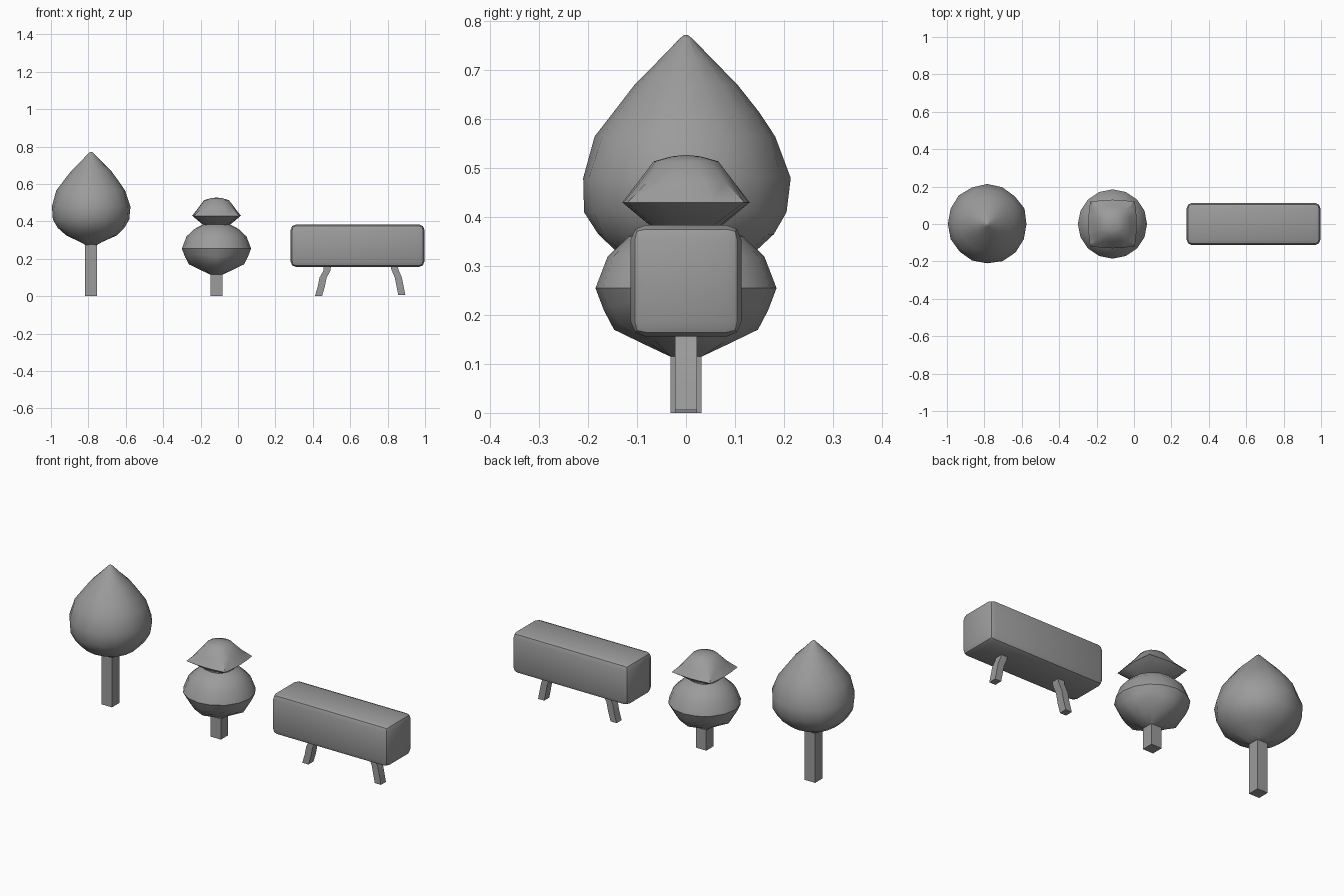
import bpy
import bmesh
import random
from math import sin, cos, tau
from mathutils import Vector

random.seed(4)
if "Cube" in bpy.data.objects:
    bpy.data.objects.remove(bpy.data.objects["Cube"], do_unlink=True)

grey = bpy.data.materials.new("plain grey")
grey.use_nodes = True
colour = (0.33, 0.33, 0.33, 1)
grey.diffuse_color = colour
grey.node_tree.nodes["Principled BSDF"].inputs["Base Color"].default_value = colour


def finish(name, bm, angle=0.7):
    """Turn a bmesh into a shaded, coloured object."""
    bmesh.ops.recalc_face_normals(bm, faces=bm.faces)
    mesh = bpy.data.meshes.new(name)
    bm.to_mesh(mesh)
    bm.free()
    mesh.materials.append(grey)
    obj = bpy.data.objects.new(name, mesh)
    bpy.context.collection.objects.link(obj)
    bpy.ops.object.select_all(action="DESELECT")
    obj.select_set(True)
    bpy.context.view_layer.objects.active = obj
    bpy.ops.object.shade_smooth_by_angle(angle=angle)
    return obj


def skin(bm, rings):
    """Bridge rings of vertices and close both ends."""
    for a, b in zip(rings, rings[1:]):
        n = len(a)
        for i in range(n):
            j = (i + 1) % n
            bm.faces.new((a[i], a[j], b[j], b[i]))
    bm.faces.new(rings[0])
    bm.faces.new(rings[-1])


def loft(name, cx, profile, jitter=0, angle=0.7, n=16):
    """Stack rings of (z, radius, squareness, corner lift)."""
    bm = bmesh.new()
    rings = []
    for z, r, square, lift in profile:
        ring = []
        for i in range(n):
            a = tau * i / n
            c, s = cos(a), sin(a)
            k = r * (1 - square + square / max(abs(c), abs(s)))
            k *= 1 + random.uniform(-jitter, jitter)
            ring.append(bm.verts.new((cx + k * c, k * s, z + lift * sin(2 * a) ** 2)))
        rings.append(ring)
    skin(bm, rings)
    return finish(name, bm, angle)


def leg(name, path, w, d):
    """Bent square leg following (x, z) points."""
    bm = bmesh.new()
    corners = ((-w, -d), (w, -d), (w, d), (-w, d))
    rings = [[bm.verts.new((x + dx, dy, z)) for dx, dy in corners] for x, z in path]
    skin(bm, rings)
    return finish(name, bm, 0.6)


# Tall tree
TALL = -0.785
loft("tall_tree_trunk", TALL, [(0, 0.032, 1, 0), (0.285, 0.032, 1, 0)])
loft("tall_tree_crown", TALL, [
    (0.275, 0.032, 1, 0), (0.29, 0.06, 0.5, 0), (0.325, 0.135, 0.1, 0),
    (0.365, 0.18, 0, 0), (0.41, 0.207, 0, 0), (0.48, 0.212, 0, 0),
    (0.565, 0.184, 0, 0), (0.615, 0.147, 0, 0), (0.67, 0.105, 0, 0),
    (0.72, 0.056, 0, 0), (0.765, 0.013, 0, 0), (0.772, 0.004, 0, 0),
], jitter=0.018)

# Small tree with a cap
SMALL = -0.115
loft("small_tree_trunk", SMALL, [(0, 0.032, 1, 0), (0.125, 0.032, 1, 0)])
loft("small_tree_crown", SMALL, [
    (0.115, 0.032, 1, 0), (0.14, 0.085, 0.3, 0.012), (0.17, 0.147, 0.1, 0.03),
    (0.21, 0.168, 0, 0.015), (0.255, 0.185, 0, 0), (0.32, 0.16, 0, 0),
    (0.36, 0.117, 0, 0), (0.385, 0.07, 0, 0), (0.392, 0.03, 0, 0),
])
loft("small_tree_cap", SMALL, [
    (0.38, 0.07, 0.1, 0), (0.43, 0.13, 0.72, 0), (0.472, 0.098, 0.35, 0),
    (0.514, 0.066, 0.1, 0), (0.524, 0.03, 0, 0), (0.527, 0.004, 0, 0),
])

# Long rounded hedge block
bm = bmesh.new()
bmesh.ops.create_cube(bm, size=1)
for v in bm.verts:
    v.co = Vector((0.639 + v.co.x * 0.716, v.co.y * 0.226, 0.27 + v.co.z * 0.228))
bmesh.ops.bevel(bm, geom=bm.edges[:], offset=0.03, segments=2,
                profile=0.5, affect="EDGES")
finish("hedge_block", bm, 0.6)

# Bent hedge legs
leg("hedge_right_leg", [(0.43, 0), (0.445, 0.05), (0.455, 0.1), (0.475, 0.135), (0.48, 0.18)], 0.019, 0.022)
leg("hedge_left_leg", [(0.876, 0.006), (0.867, 0.05), (0.857, 0.1), (0.84, 0.14), (0.83, 0.18)], 0.019, 0.022)
